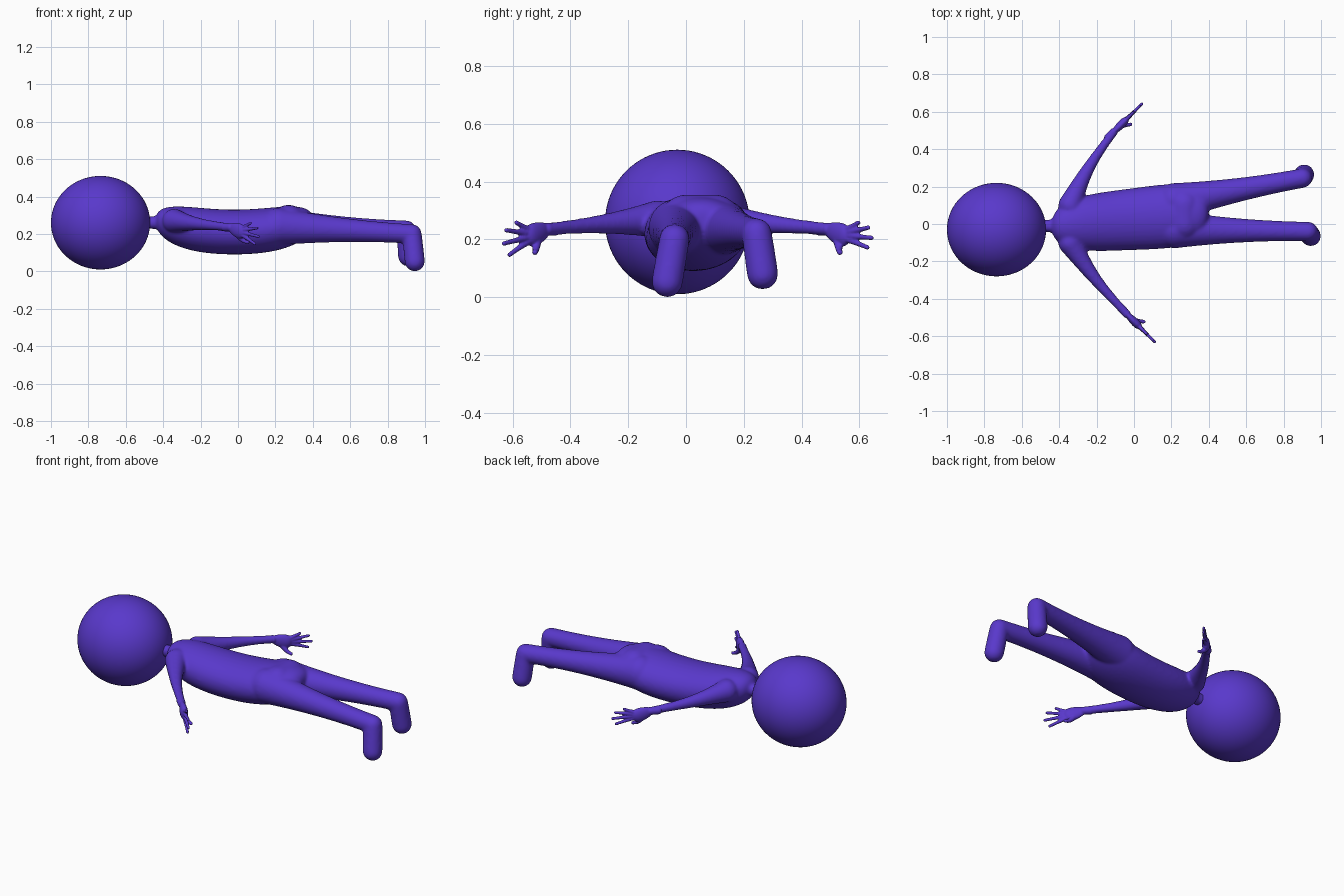
import bpy, bmesh, math
from mathutils import Vector

cube = bpy.data.objects.get("Cube")
if cube:
    bpy.data.objects.remove(cube, do_unlink=True)

VIOLET = (0.1, 0.04, 0.6, 1)
skin = bpy.data.materials.new("violet skin")
skin.use_nodes = True
skin.diffuse_color = VIOLET
skin.node_tree.nodes["Principled BSDF"].inputs["Base Color"].default_value = VIOLET

FORWARD, UP = Vector((1, 0, 0)), Vector((0, 0, 1))
LEFTWARD = UP.cross(FORWARD)
SIDES = 32


def loft(bm, sections):
    """Closed skin over elliptical sections given as centre, side axis and up axis."""
    rings = []
    for centre, side, up in sections:
        angles = [math.tau * k / SIDES for k in range(SIDES)]
        rings.append([bm.verts.new(centre + side * math.cos(a) + up * math.sin(a))
                      for a in angles])
    for ring, following in zip(rings, rings[1:]):
        for k in range(SIDES):
            bm.faces.new((ring[k - 1], ring[k], following[k], following[k - 1]))
    bm.faces.new(rings[0])
    bm.faces.new(rings[-1])


def limb(bm, start, end, thick, thin, flat=1.0, bend=Vector()):
    """Tapered, optionally bowed tube with rounded ends."""
    start, end = Vector(start), Vector(end)
    axis = (end - start).normalized()
    reference = FORWARD if abs(axis.z) > abs(axis.x) + abs(axis.y) else UP
    side = reference.cross(axis).normalized()
    up = axis.cross(side)
    # Each station: position along the limb, cap overhang, cap radius
    quarter = [math.pi / 2 * k / 6 for k in range(1, 6)]
    stations = [(0, -math.cos(a), math.sin(a)) for a in quarter]
    stations += [(k / 12, 0, 1) for k in range(13)]
    stations += [(1, math.cos(a), math.sin(a)) for a in reversed(quarter)]
    sections = []
    for t, overhang, cap in stations:
        radius = thin + (thick - thin) * (1 - t) ** 2
        centre = start.lerp(end, t) + bend * math.sin(math.pi * t) + axis * overhang * radius
        sections.append((centre, side * radius * cap * flat, up * radius * cap))
    loft(bm, sections)


def finish(bm, name, voxel, relax):
    """Make an object whose overlapping pieces are fused into one soft skin."""
    bmesh.ops.recalc_face_normals(bm, faces=bm.faces)
    mesh = bpy.data.meshes.new(name)
    bm.to_mesh(mesh)
    bm.free()
    mesh.materials.append(skin)
    ob = bpy.data.objects.new(name, mesh)
    bpy.context.collection.objects.link(ob)
    fuse = ob.modifiers.new("Fuse", 'REMESH')
    fuse.mode = 'VOXEL'
    fuse.voxel_size = voxel
    fuse.use_smooth_shade = True
    soften = ob.modifiers.new("Soften", 'SMOOTH')
    soften.factor = 0.5
    soften.iterations = relax


# Head
bpy.ops.mesh.primitive_uv_sphere_add(segments=64, ring_count=40, radius=0.25,
                                     location=(-0.735, -0.03, 0.26))
head = bpy.context.object
head.name = "head"
head.scale.x = 1.06
head.data.materials.append(skin)
bpy.ops.object.shade_smooth()

# Torso: widens towards the hips and arches at both ends
bm = bmesh.new()
torso = []
for k in range(1, 40):
    t = 0.5 - math.cos(math.pi * k / 40) / 2
    s = 2 * t - 1
    fullness = (1 - s ** 4) ** 0.4
    torso.append((Vector((-0.44 + 0.84 * t, -0.01 + 0.07 * t, 0.21 + 0.06 * s * s)),
                  LEFTWARD * (0.145 + 0.04 * t) * fullness, UP * 0.12 * fullness))
loft(bm, torso)

# Neck and seat
limb(bm, (-0.52, -0.01, 0.26), (-0.38, -0.01, 0.26), 0.034, 0.034)
limb(bm, (0.27, 0, 0.265), (0.27, 0.1, 0.265), 0.09, 0.09)

# Legs and downward-pointing feet
for hip, ankle, toe in (((0.22, -0.03, 0.24), (0.93, -0.04, 0.2), (0.945, -0.065, 0.053)),
                        ((0.22, 0.12, 0.24), (0.9, 0.245, 0.22), (0.91, 0.265, 0.08))):
    limb(bm, hip, ankle, 0.1, 0.052)
    limb(bm, ankle, toe, 0.052, 0.054)

# Arms
wrists = {"right": Vector((-0.04, -0.48, 0.235)), "left": Vector((-0.11, 0.49, 0.235))}
for wrist in wrists.values():
    side = math.copysign(1, wrist.y)
    limb(bm, (-0.34, 0.1 * side, 0.27), wrist, 0.065, 0.023, bend=FORWARD * -0.02)
finish(bm, "body", 0.008, 12)

# Hands: upright palm, four fanned fingers and a thumb
for name, fan in (("right", 0.29), ("left", 0.23)):
    wrist = wrists[name]
    way = Vector((0.7, math.copysign(0.7, wrist.y), 0)).normalized()
    inward = Vector((way.x, -way.y, 0))
    palm = wrist + way * 0.05 - UP * 0.02
    bm = bmesh.new()
    limb(bm, wrist - way * 0.04, wrist, 0.022, 0.022)
    limb(bm, wrist, palm + way * 0.02, 0.022, 0.04, flat=0.55)
    for i in range(4):
        angle = 0.4 - fan * i
        direction = way * math.cos(angle) + UP * math.sin(angle)
        reach = 0.165 - 0.014 * (i - 2) ** 2
        limb(bm, palm + direction * 0.04, palm + direction * reach, 0.014, 0.008)
    limb(bm, palm - UP * 0.015, palm + way * 0.045 + inward * 0.035 - UP * 0.06,
         0.018, 0.01, bend=UP * -0.01)
    finish(bm, name + "_hand", 0.004, 3)
